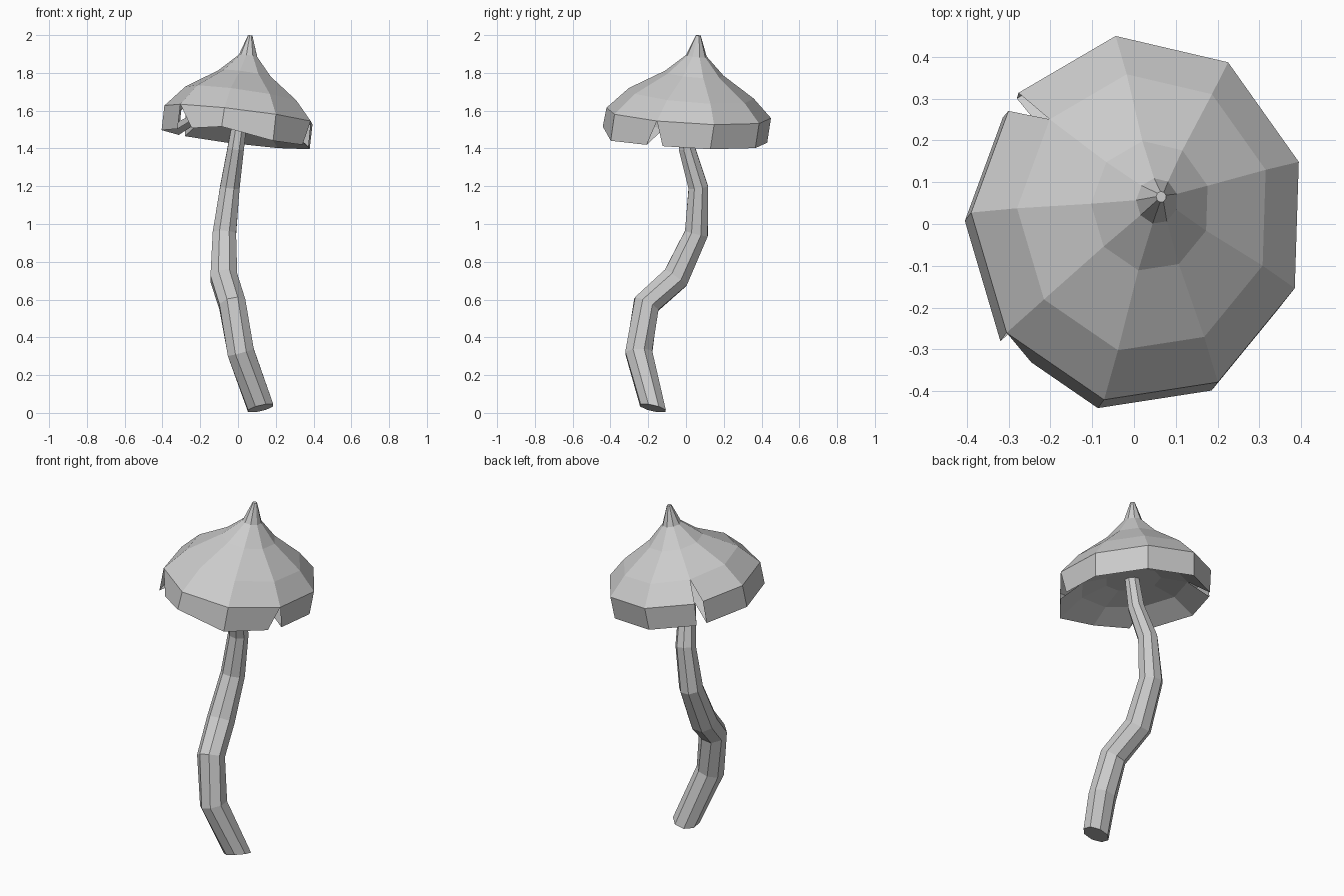
import bpy, bmesh
from math import radians, cos, sin
from mathutils import Vector

cube = bpy.data.objects.get("Cube")
if cube:
    bpy.data.objects.remove(cube, do_unlink=True)

grey = bpy.data.materials.new("mushroom_grey")
grey.use_nodes = True
colour = (0.6, 0.6, 0.6, 1)
grey.diffuse_color = colour
grey.node_tree.nodes["Principled BSDF"].inputs["Base Color"].default_value = colour


def finish(bm, name, fix_normals=False):
    if fix_normals:
        bmesh.ops.recalc_face_normals(bm, faces=bm.faces)
    mesh = bpy.data.meshes.new(name)
    bm.to_mesh(mesh)
    bm.free()
    mesh.materials.append(grey)
    bpy.context.collection.objects.link(bpy.data.objects.new(name, mesh))


def face(bm, points):
    bm.faces.new([bm.verts.new(p) for p in points])


# Stem: octagonal tube swept along a crooked path (x, y, z, radius)
PATH = [(.12, -.175, .025, .074), (.015, -.25, .32, .077), (-.03, -.21, .575, .076),
        (-.075, -.055, .715, .077), (-.072, .055, .95, .067), (-.043, .065, 1.195, .056),
        (-.012, .005, 1.4, .047), (.015, .0, 1.58, .04)]
SIDES = 8
centres = [Vector(p[:3]) for p in PATH]
bm = bmesh.new()
rings = []
for i, c in enumerate(centres):
    if i == 0:
        t = Vector((-.24, .23, 1)).normalized()
    else:
        t = (c - centres[i - 1]).normalized()
        if i + 1 < len(centres):
            t = (t + (centres[i + 1] - c).normalized()).normalized()
    u = (Vector((1, 0, 0)) - t * t.x).normalized()
    v = t.cross(u)
    r = PATH[i][3]
    angles = [radians(360 * (k + .5) / SIDES) for k in range(SIDES)]
    rings.append([bm.verts.new(c + r * (u * cos(a) + v * sin(a))) for a in angles])
for a, b in zip(rings, rings[1:]):
    for k in range(SIDES):
        j = (k + 1) % SIDES
        bm.faces.new((a[k], a[j], b[j], b[k]))
bm.faces.new(rings[0][::-1])
bm.faces.new(rings[-1])
finish(bm, "stem", True)

# Cap: nine tilted sectors
N = 9


def cap_ring(cx, cy, cz, r, tilt=(-.14, -.08)):
    points = []
    for k in range(N):
        a = radians(18 + 40 * k)
        dx, dy = r * cos(a), r * 1.1 * sin(a)
        points.append(Vector((cx + dx, cy + dy, cz + tilt[0] * dx + tilt[1] * dy)))
    return points


tip = cap_ring(.065, .065, 1.998, .012)
neck = cap_ring(.055, .055, 1.89, .05)
slope = cap_ring(.04, .043, 1.795, .143)
crown = cap_ring(.025, .026, 1.685, .305)
shoulder = cap_ring(.012, .012, 1.58, .402, (-.12, -.06))
rim = cap_ring(-.003, -.008, 1.45, .402, (-.12, -.06))
rim[6].z += .03
rim[7].z -= .01

# Tears in the skirt: (corner, sector) -> sideways gap at shoulder and rim
TEARS = {(3, 2): (.012, .025), (3, 3): (.04, .035), (5, 5): (0, .09),
         (8, 7): (0, .045), (8, 8): (0, .05)}


def corner(ring, k, sector, level):
    other = ring[(k - 1) % N] if sector != k else ring[(k + 1) % N]
    gap = TEARS.get((k, sector), (0, 0))[level]
    return ring[k] + (other - ring[k]).normalized() * gap


bm = bmesh.new()
face(bm, tip)
for k in range(N):
    j = (k + 1) % N
    for a, b in ((tip, neck), (neck, slope), (slope, crown)):
        face(bm, (a[k], b[k], b[j], a[j]))
    s1, s2 = corner(shoulder, k, k, 0), corner(shoulder, j, k, 0)
    r1, r2 = corner(rim, k, k, 1), corner(rim, j, k, 1)
    face(bm, (crown[k], s1, s2, crown[j]))
    face(bm, (s1, r1, r2, s2))
bmesh.ops.remove_doubles(bm, verts=bm.verts, dist=.0005)
finish(bm, "cap")

# Underside: shallow dish from the rim up to the stem
middle = cap_ring(.005, 0, 1.53, .28, (-.12, -.06))
inner = cap_ring(.012, .005, 1.565, .145, (-.12, -.06))
bm = bmesh.new()
for k in range(N):
    j = (k + 1) % N
    r1, r2 = corner(rim, k, k, 1), corner(rim, j, k, 1)
    face(bm, (r1, middle[k], middle[j], r2))
    face(bm, (middle[k], inner[k], inner[j], middle[j]))
face(bm, inner[::-1])
bmesh.ops.remove_doubles(bm, verts=bm.verts, dist=.0005)
finish(bm, "cap_underside")
